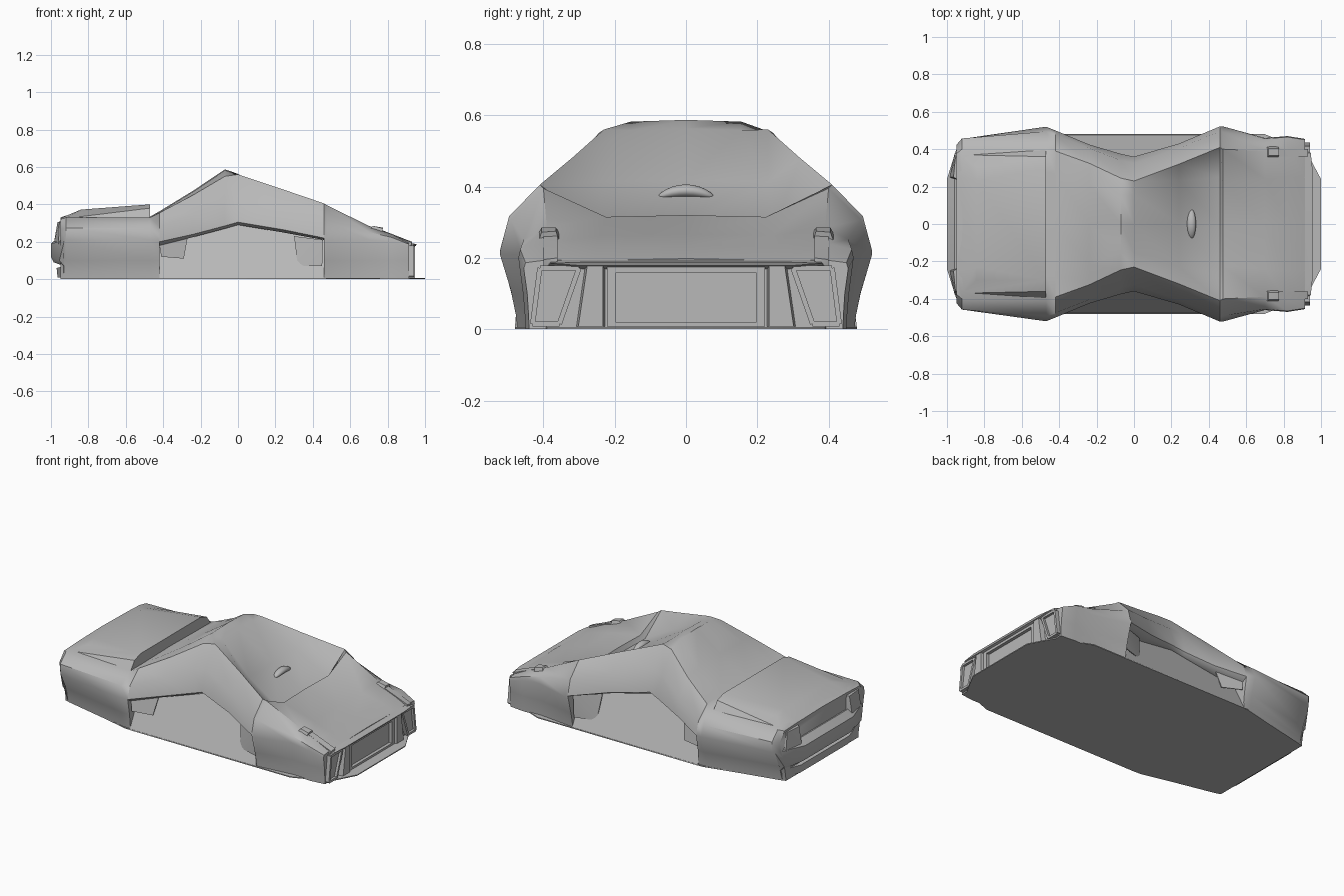
import bpy, bmesh, math
from mathutils import Vector

if "Cube" in bpy.data.objects:
    bpy.data.objects.remove(bpy.data.objects["Cube"])

grey = bpy.data.materials.new("plain_grey")
grey.diffuse_color = (0.48, 0.48, 0.48, 1)
grey.use_nodes = True
grey.node_tree.nodes["Principled BSDF"].inputs["Base Color"].default_value = grey.diffuse_color


def finish(name, bm, angle=32):
    bmesh.ops.recalc_face_normals(bm, faces=bm.faces[:])
    me = bpy.data.meshes.new(name)
    bm.to_mesh(me)
    bm.free()
    me.materials.append(grey)
    ob = bpy.data.objects.new(name, me)
    bpy.context.collection.objects.link(ob)
    bpy.ops.object.select_all(action='DESELECT')
    ob.select_set(True)
    bpy.context.view_layer.objects.active = ob
    bpy.ops.object.shade_smooth_by_angle(angle=math.radians(angle))
    return ob


def hull(name, pts, centred=True):
    """Convex solid; centred parts span both sides, others become a mirrored pair."""
    def make(n, ps):
        bm = bmesh.new()
        for p in ps:
            bm.verts.new(p)
        res = bmesh.ops.convex_hull(bm, input=bm.verts[:])
        junk = [g for g in res["geom_interior"] + res["geom_unused"]
                if isinstance(g, bmesh.types.BMVert)]
        bmesh.ops.delete(bm, geom=list(set(junk)), context='VERTS')
        bmesh.ops.dissolve_limit(bm, angle_limit=0.01, verts=bm.verts[:], edges=bm.edges[:])
        finish(n, bm)
    flip = [(x, -y, z) for x, y, z in pts]
    if centred:
        make(name, list(set(list(pts) + flip)))
    else:
        make(name + "_left", pts)
        make(name + "_right", flip)


def box(x0, x1, y0, y1, z0, z1):
    return [(x, y, z) for x in (x0, x1) for y in (y0, y1) for z in (z0, z1)]


def bar(name, p, q, x0, x1, w=0.007):
    """Frame bar between two (y, z) points on the nose."""
    d = Vector((q[0] - p[0], q[1] - p[1])).normalized() * w
    pts = [(x, c[0] + s * d.y, c[1] - s * d.x) for c in (p, q) for s in (-1, 1) for x in (x0, x1)]
    hull(name, pts, False)


# Body sections: x, lower y, arch z, widest y/z, top edge y/z, inner top y/z
sections = [
    (-.95, .36, .01, .41, .20, .375, .32, .25, .325),
    (-.92, .37, .01, .455, .21, .40, .33, .26, .335),
    (-.47, .47, .01, .52, .21, .41, .33, .28, .33),
    (-.42, .47, .18, .50, .20, .39, .355, .27, .358),
    (-.24, .40, .225, .425, .24, .325, .45, .215, .468),
    (-.07, .355, .27, .375, .285, .245, .55, .155, .582),
    (0, .34, .29, .36, .305, .23, .56, .155, .558),
    (.24, .40, .25, .43, .265, .32, .48, .23, .413),
    (.46, .495, .21, .522, .22, .41, .405, .25, .287),
    (.475, .47, .01, .522, .21, .40, .395, .225, .315),
    (.70, .445, .01, .46, .21, .39, .285, .24, .262),
    (.82, .45, .01, .47, .20, .40, .24, .25, .23),
    (.915, .44, .01, .455, .17, .385, .195, .25, .193),
]


def ring(x, yl, za, ym, zm, ye, ze, yi, zi, arch):
    # the open arch shows a leaning sill wall rising from the floor edge
    low = [(.48, 0), (.48 - .5 * za, za), (yl, za)] if arch else \
          [(yl, 0), (yl + .1 * (ym - yl), .04), (yl + .35 * (ym - yl), .10)]
    mid = ((ym + ye) / 2 + .03, (zm + ze) / 2 + .004)
    half = low + [(ym, zm), mid, (ye, ze), (yi, zi)]
    loop = [(0, 0)] + half + [(0, zi + .005)] + [(-y, z) for y, z in reversed(half)]
    return [(x, y, z) for y, z in loop]


rings = []
for s in sections:
    arch = s[2] > .1
    closed = (s[0], .472, .01) + s[3:]
    if s[0] == -.42:
        rings.append(ring(*closed, False))
    rings.append(ring(*s, arch))
    if s[0] == .46:
        rings.append(ring(*closed, False))

bm = bmesh.new()
loops = [[bm.verts.new(p) for p in r] for r in rings]
n = len(loops[0])
for a, b in zip(loops, loops[1:]):
    for i in range(n):
        j = (i + 1) % n
        bm.faces.new((a[i], a[j], b[j], b[i]))
bm.faces.new(loops[0])
bm.faces.new(loops[-1])
finish("body", bm, 40)

# Floor plate with tapered tail and front splitter
plan = [(-.94, .36), (-.45, .478), (.70, .48), (.92, .39), (1.0, .24)]
hull("floor_plate", [(x, y, z) for x, y in plan for z in (0, .006)])

# Raised rear deck lid with sloping sides
hull("rear_deck", [(-.47, .40, .325), (-.47, .36, .38), (-.47, .30, .40),
                   (-.84, .30, .358), (-.84, .23, .372), (-.92, .37, .325), (-.94, .25, .33)])

# Oval bump on the windscreen
bm = bmesh.new()
bmesh.ops.create_uvsphere(bm, u_segments=24, v_segments=12, radius=1)
for v in bm.verts:
    v.co = Vector((.307 + .024 * v.co.x, .08 * v.co.y, .388 + .018 * v.co.z - .018 * v.co.y ** 2))
finish("windscreen_bump", bm)

# Rear bumper, lower valance and tail lamps
hull("rear_bumper", [(-1, .24, .12), (-1, .24, .19), (-.985, .24, .09), (-.96, .24, .225),
                     (-.955, .385, .10), (-.955, .385, .20), (-.93, .44, .20),
                     (-.93, .40, .22), (-.93, .39, .07)])
hull("rear_valance", [(-.965, .24, .01), (-.97, .24, .06), (-.93, .37, .01), (-.93, .39, .07)])
hull("tail_lamp", [(-.985, .25, .19), (-.965, .25, .305), (-.96, .375, .19), (-.955, .355, .305),
                   (-.93, .23, .18), (-.93, .23, .315), (-.93, .40, .18), (-.93, .37, .315)], False)

# Nose lip
hull("nose_lip", [(.89, .38, .197), (.955, .29, .188), (.95, .29, .178), (.945, .38, .185),
                  (.90, .40, .165), (.905, .29, .17)])

# Grille surround
hull("grille_top", box(.90, .935, -.22, .22, .158, .175))
hull("grille_bottom", box(.90, .935, -.22, .22, .007, .02))
hull("grille_side", box(.90, .935, .198, .222, .007, .175), False)
hull("nose_post", [(x, y, z) for x, d in ((.90, 0), (.945, .008))
                   for y, z in ((.225 + d, .007), (.31 - d, .007), (.225 + d, .178), (.285 - d, .178))],
     False)

# Slanted lamp frames at the nose corners
frame = [(.355, .015), (.43, .015), (.41, .172), (.30, .172)]
for i in range(4):
    bar("lamp_frame_%d" % i, frame[i], frame[(i + 1) % 4], .90, .94)
hull("lamp_panel", [(x, y, z) for x in (.90, .925) for y, z in frame], False)

# Raised lamp housings on the bonnet
hull("raised_lamp", [(.70, .35, .262), (.70, .42, .255), (.72, .365, .285), (.72, .405, .285),
                     (.775, .365, .275), (.775, .405, .272), (.765, .35, .235), (.765, .42, .23)], False)
hull("lamp_fairing", [(.77, .36, .262), (.77, .40, .26), (.93, .36, .20), (.93, .40, .195),
                      (.77, .36, .23), (.77, .40, .23), (.93, .36, .18), (.92, .40, .17)], False)

# Small flaps inside the side openings
hull("front_flap", [(.32, .43, .07), (.45, .47, .07), (.30, .40, .23), (.455, .47, .21),
                    (.32, .435, .07), (.45, .475, .07), (.30, .405, .23), (.455, .475, .21)], False)
hull("rear_flap", [(-.41, .47, .12), (-.29, .43, .11), (-.42, .46, .18), (-.27, .40, .22),
                   (-.41, .475, .12), (-.29, .435, .11), (-.42, .465, .18), (-.27, .405, .22)], False)
